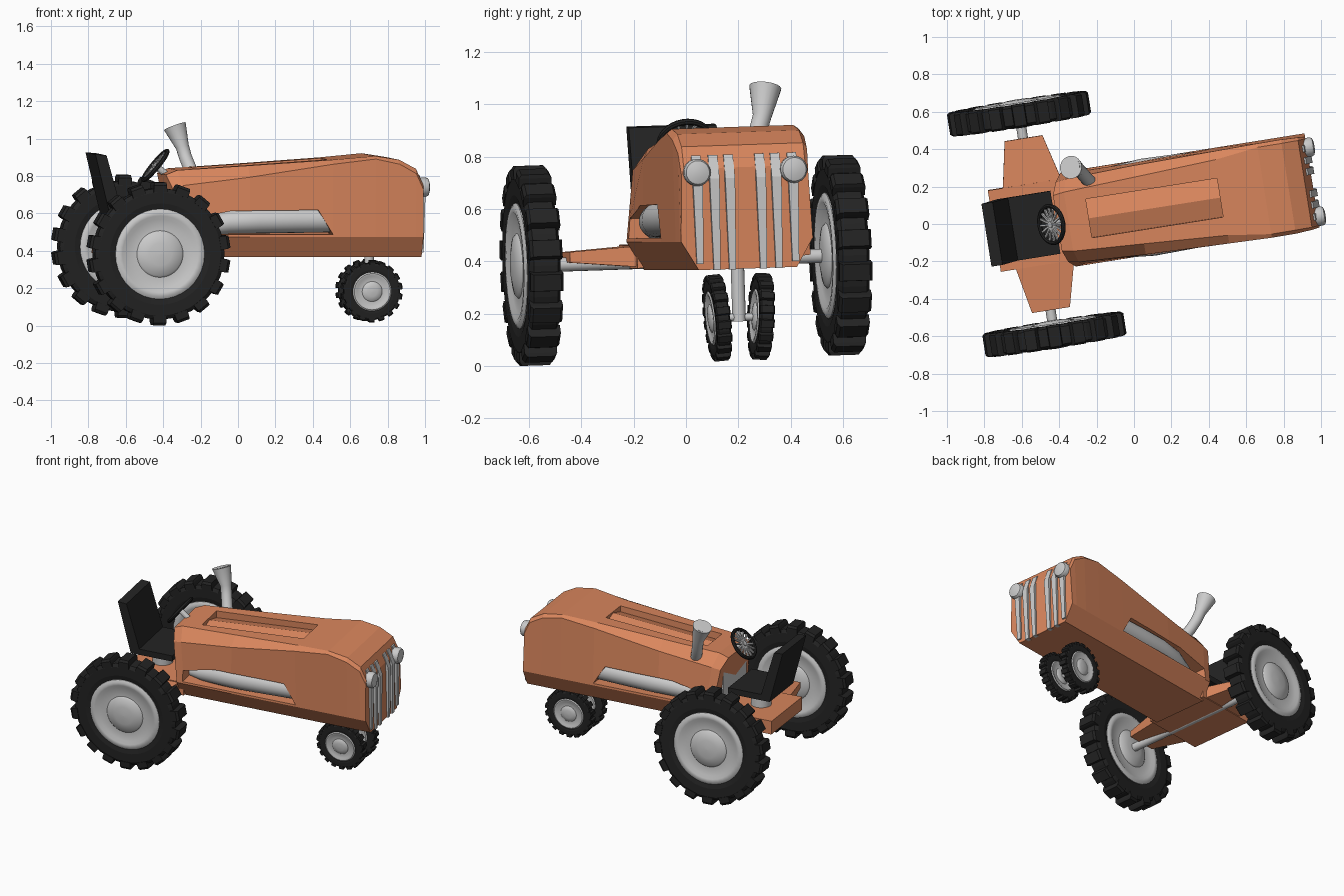
import bpy, bmesh
from math import sin, cos, pi, radians
from mathutils import Matrix, Vector

if "Cube" in bpy.data.objects:
    bpy.data.objects.remove(bpy.data.objects["Cube"])

# Tractor is built along +x with rear axle at x=0, then placed slightly turned and rolled
PLACE = (Matrix.Translation((-0.52, 0, 0.404)) @ Matrix.Rotation(radians(9.1), 4, 'Z')
         @ Matrix.Rotation(radians(1.9), 4, 'X') @ Matrix.Translation((0, 0, -0.383)))


def material(name, rgb):
    m = bpy.data.materials.new(name)
    m.diffuse_color = (*rgb, 1)
    m.use_nodes = True
    m.node_tree.nodes["Principled BSDF"].inputs["Base Color"].default_value = m.diffuse_color
    return m


ORANGE = material("orange_paint", (0.70, 0.24, 0.11))
BLACK = material("black_rubber", (0.017, 0.017, 0.017))


def add(name, bm, mat=None, smooth=False):
    bmesh.ops.recalc_face_normals(bm, faces=bm.faces)
    me = bpy.data.meshes.new(name)
    bm.to_mesh(me)
    bm.free()
    ob = bpy.data.objects.new(name, me)
    bpy.context.collection.objects.link(ob)
    ob.matrix_world = PLACE
    if mat:
        me.materials.append(mat)
    if smooth:
        bpy.ops.object.select_all(action='DESELECT')
        ob.select_set(True)
        bpy.context.view_layer.objects.active = ob
        bpy.ops.object.shade_smooth_by_angle(angle=radians(35))
    return ob


def loft(bm, rings, cap=True, loop=False):
    vs = [[bm.verts.new(p) for p in r] for r in rings]
    pairs = list(zip(vs, vs[1:])) + ([(vs[-1], vs[0])] if loop else [])
    for a, b in pairs:
        for i in range(len(a)):
            j = (i + 1) % len(a)
            bm.faces.new((a[i], a[j], b[j], b[i]))
    if cap and not loop:
        bm.faces.new(vs[0])
        bm.faces.new(vs[-1])
    return bm


def lathe(bm, profile, n, mtx, loop=False):
    """Spin (radius, height) pairs around local y."""
    return loft(bm, [[mtx @ Vector((r * cos(2*pi*i/n), y, r * sin(2*pi*i/n))) for i in range(n)]
                     for r, y in profile], True, loop)


def tube(bm, pts, radii, n=16):
    pts = [Vector(p) for p in pts]
    rings = []
    for i, p in enumerate(pts):
        d = pts[min(i + 1, len(pts) - 1)] - pts[max(i - 1, 0)]
        q = Vector((0, 0, 1)).rotation_difference(d.normalized())
        rings.append([p + q @ Vector((radii[i]*cos(2*pi*k/n), radii[i]*sin(2*pi*k/n), 0)) for k in range(n)])
    return loft(bm, rings)


def box(bm, lo, hi, mtx=Matrix()):
    r = [[mtx @ Vector((x, y, z)) for x, y in ((lo[0], lo[1]), (hi[0], lo[1]), (hi[0], hi[1]), (lo[0], hi[1]))]
         for z in (lo[2], hi[2])]
    return loft(bm, r)


def cut(ob, cutters):
    for c in cutters:
        c.hide_render = True
        m = ob.modifiers.new("cut", 'BOOLEAN')
        m.operation, m.solver, m.object = 'DIFFERENCE', 'EXACT', c
    bpy.context.view_layer.update()
    me = bpy.data.meshes.new_from_object(ob.evaluated_get(bpy.context.evaluated_depsgraph_get()))
    ob.modifiers.clear()
    ob.data = me
    for c in cutters:
        bpy.data.objects.remove(c)


# Hood: lofted octagonal sections (x, side half width, side top z, top half width, top z)
def section(x, ys, zs, yt, zt, shift=0.0):
    half = [(0.19, 0.352, 0), (0.255, 0.462, 0), (ys, zs, shift * 0.6), (yt, zt, shift)]
    return [(x - s, y, z) for y, z, s in half] + [(x - s, -y, z) for y, z, s in reversed(half)]


hood = add("hood", loft(bmesh.new(), [
    section(0.17, 0.215, 0.725, 0.15, 0.79, 0.06), section(0.22, 0.225, 0.735, 0.16, 0.815, 0.05),
    section(0.55, 0.24, 0.78, 0.18, 0.84), section(1.0, 0.25, 0.85, 0.205, 0.872),
    section(1.23, 0.255, 0.878, 0.235, 0.893), section(1.36, 0.255, 0.85, 0.235, 0.873),
    section(1.45, 0.25, 0.80, 0.235, 0.825), section(1.49, 0.245, 0.715, 0.235, 0.74)]), ORANGE)

# Cutters: side windows and the recess on top
cutters = []
for s in (-1, 1):
    outline = [(0.21, 0.475), (1.0, 0.475), (0.92, 0.605), (0.45, 0.60), (0.21, 0.55)]
    cutters.append(add("window_cutter", loft(bmesh.new(), [[(x, s*y, z) for x, z in outline] for y in (0.11, 0.4)])))
ends = ((0.28, 0.815), (0.99, 0.871))
cutters.append(add("recess_cutter", loft(bmesh.new(), [
    [(x, -0.105, z + 0.1), (x, -0.105, z - 0.04), (x, 0, z - 0.008), (x, 0.105, z - 0.04), (x, 0.105, z + 0.1)]
    for x, z in ends])))
cut(hood, cutters)

# Pipes visible through the side windows
for s, side in ((-1, "right"), (1, "left")):
    add("side_pipe_" + side, tube(bmesh.new(), [(0.2, s*0.12, 0.49), (0.32, s*0.16, 0.515), (0.45, s*0.187, 0.538),
        (0.6, s*0.195, 0.545), (0.8, s*0.19, 0.548), (1.0, s*0.18, 0.55)],
        [0.03, 0.05, 0.062, 0.067, 0.067, 0.067], 20), None, True)

# Dash panel behind the hood
add("dash_panel", box(bmesh.new(), (0.135, -0.165, 0.44), (0.2, 0.165, 0.70)))

# Rear frame with tapering arms over the axle
bm = bmesh.new()
box(bm, (-0.23, -0.22, 0.36), (0.2, 0.22, 0.45))
for s in (-1, 1):
    loft(bm, [[(-0.15, s*0.21, 0.365), (0.17, s*0.21, 0.365), (0.17, s*0.21, 0.445), (-0.15, s*0.21, 0.445)],
              [(-0.10, s*0.465, 0.39), (0.105, s*0.465, 0.39), (0.105, s*0.465, 0.43), (-0.10, s*0.465, 0.43)]])
add("rear_frame", bm, ORANGE)
add("rear_axle", tube(bmesh.new(), [(0, -0.6, 0.383), (0, 0.6, 0.383)], [0.027, 0.027]), None, True)


# Wheels: tyre with lugs, dished rim with domed hub
def wheel(name, mtx, R, w, lugs):
    r, k = 0.915 * R, R / 0.383
    rim = 0.63 * R
    bm = lathe(bmesh.new(), [(rim - 0.01, -w*0.8), (rim + 0.03*k, -w*0.96), (r*0.94, -w*0.96), (r, -w*0.75),
                             (r, w*0.75), (r*0.94, w*0.96), (rim + 0.03*k, w*0.96), (rim - 0.01, w*0.8)],
               lugs * 2, mtx, True)
    for i in range(lugs):
        t = pi * R / lugs * 0.5
        m = mtx @ Matrix.Rotation(2*pi*i/lugs, 4, 'Y')
        loft(bm, [[m @ Vector((x, y, z)) for x, y in ((-a, -b), (a, -b), (a, b), (-a, b))]
                  for z, a, b in ((0.86*R, t*1.1, w*1.02), (0.96*R, t*1.05, w*1.02), (0.997*R, t*0.95, w*0.85))])
    add(name + "_tyre", bm, BLACK)
    half = [(0.002, 1.25*w), (0.06*k, 1.2*w), (0.115*k, 1.02*w), (0.125*k, 0.86*w), (0.185*k, 0.86*w),
            (0.205*k, 1.04*w), (0.225*k, 1.06*w), (rim, 0.9*w)]
    add(name + "_rim", lathe(bmesh.new(), half + [(a, -b) for a, b in reversed(half)], 36, mtx), None, True)


for s, side in ((-1, "right"), (1, "left")):
    wheel("rear_wheel_" + side, Matrix.Translation((0, s*0.598, 0.383)), 0.383, 0.062, 18)
    wheel("front_wheel_" + side, Matrix.Translation((1.237, s*0.085, 0.166))
          @ Matrix.Rotation(radians(-4*s), 4, 'X'), 0.166, 0.028, 18)

# Front column and axle
bm = tube(bmesh.new(), [(1.237, 0, 0.15), (1.237, 0, 0.38)], [0.026, 0.026])
tube(bm, [(1.237, -0.085, 0.166), (1.237, 0.085, 0.166)], [0.015, 0.015])
add("front_column", bm, None, True)

# Seat pan, tilted back and post
bm = box(bmesh.new(), (-0.19, -0.17, 0.555), (0.10, 0.17, 0.595))
loft(bm, [[(x, y, z) for x, z in ((-0.19, 0.555), (-0.13, 0.595), (-0.215, 0.895), (-0.275, 0.90))]
          for y in (-0.17, 0.17)])
add("seat", bm, BLACK)
add("seat_post", tube(bmesh.new(), [(-0.05, 0, 0.44), (-0.05, 0, 0.56)], [0.065, 0.065], 20), None, True)

# Steering wheel: black ring, grey spokes and column
steer = Matrix.Translation((0.077, 0, 0.835)) @ Matrix.Rotation(radians(-51), 4, 'Y')
ring = [(0.1 + 0.012*cos(2*pi*i/8), 0.012*sin(2*pi*i/8)) for i in range(8)]
add("steering_ring", lathe(bmesh.new(), ring, 32, steer @ Matrix.Rotation(pi/2, 4, 'X'), True), BLACK, True)
bm = tube(bmesh.new(), [steer @ Vector((0, 0, 0.012)), steer @ Vector((0, 0, -0.22))], [0.018, 0.018], 12)
for i in range(16):
    box(bm, (0.01, -0.005, -0.005), (0.097, 0.005, 0.005), steer @ Matrix.Rotation(2*pi*i/16, 4, 'Z'))
add("steering_spokes", bm)

# Exhaust stack with flared open mouth
add("exhaust_stack", tube(bmesh.new(), [(0.33, 0.17, 0.74), (0.30, 0.215, 0.81), (0.28, 0.25, 0.87), (0.266, 0.27, 0.925),
    (0.228, 0.292, 1.035), (0.2275, 0.2925, 1.036), (0.26, 0.275, 0.95)],
    [0.035, 0.035, 0.035, 0.036, 0.062, 0.052, 0.03], 20), None, True)

# Grille bars and headlights
bm = bmesh.new()
for s in (-1, 1):
    for y, low in ((0.06, 0.35), (0.12, 0.35), (0.185, 0.375)):
        loft(bm, [[(x, s*y - h, z), (x, s*y + h, z), (1.44 if z > 0.75 else 1.47, s*y + h, z),
                   (1.44 if z > 0.75 else 1.47, s*y - h, z)]
                  for z, h, x in ((low, 0.013, 1.5), (0.70, 0.019, 1.508), (0.79, 0.018, 1.475))])
add("grille_bars", bm)
bm = bmesh.new()
for s in (-1, 1):
    tube(bm, [(1.47, s*0.187, 0.725), (1.512, s*0.187, 0.725), (1.525, s*0.187, 0.725), (1.532, s*0.187, 0.725)],
         [0.05, 0.052, 0.045, 0.02], 24)
add("headlights", bm, None, True)
